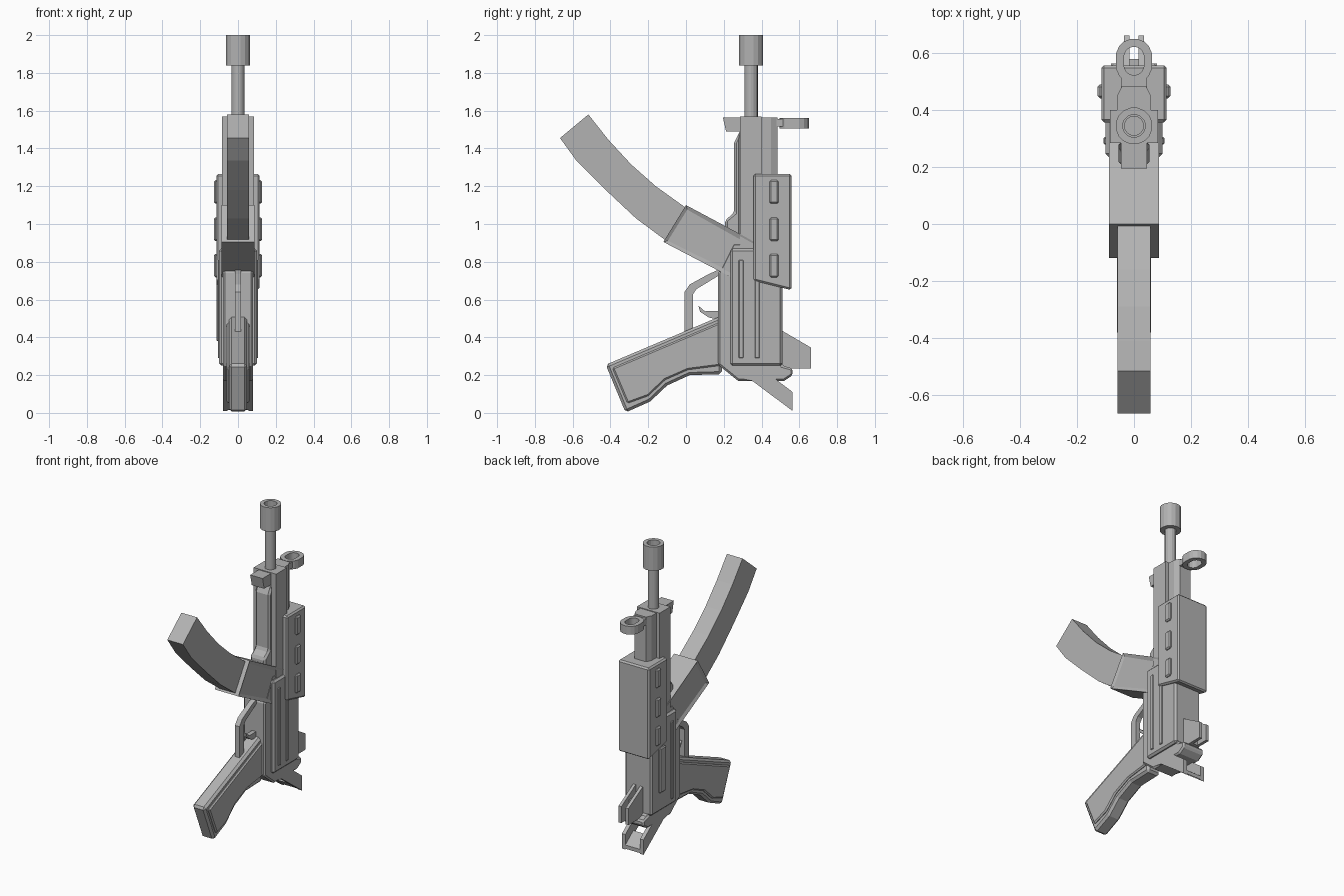
import bpy, bmesh, math

cube = bpy.data.objects.get("Cube")
if cube:
    bpy.data.objects.remove(cube, do_unlink=True)

grey = bpy.data.materials.new("plain_grey")
grey.use_nodes = True
grey.diffuse_color = (0.45, 0.45, 0.45, 1)
grey.node_tree.nodes["Principled BSDF"].inputs["Base Color"].default_value = (0.45, 0.45, 0.45, 1)


def finish(name, bm, bevel=0):
    bmesh.ops.recalc_face_normals(bm, faces=bm.faces)
    mesh = bpy.data.meshes.new(name)
    bm.to_mesh(mesh)
    bm.free()
    mesh.materials.append(grey)
    ob = bpy.data.objects.new(name, mesh)
    bpy.context.collection.objects.link(ob)
    if bevel:
        mod = ob.modifiers.new("chamfer", "BEVEL")
        mod.width = bevel
        mod.segments = 1
        mod.limit_method = "ANGLE"
        mod.angle_limit = math.radians(50)
    return ob


def prism(name, pts, lo, hi, axis="x", bevel=0, inset=None):
    """Extrude a profile: (y, z) points along x, or (x, y) points along z."""
    bm = bmesh.new()
    place = (lambda p, d: (d, p[0], p[1])) if axis == "x" else (lambda p, d: (p[0], p[1], d))
    a = [bm.verts.new(place(p, lo)) for p in pts]
    b = [bm.verts.new(place(p, hi)) for p in pts]
    caps = [bm.faces.new(a), bm.faces.new(b)]
    for i in range(len(pts)):
        j = (i + 1) % len(pts)
        bm.faces.new((a[i], a[j], b[j], b[i]))
    bmesh.ops.recalc_face_normals(bm, faces=bm.faces)
    if inset:
        bmesh.ops.inset_individual(bm, faces=caps, thickness=inset[0], depth=inset[1])
    return finish(name, bm, bevel)


def box(name, x, y, z, bevel=0):
    pts = [(y[0], z[0]), (y[1], z[0]), (y[1], z[1]), (y[0], z[1])]
    return prism(name, pts, x[0], x[1], bevel=bevel)


def ring(name, cy, z0, z1, outer, inner, n=16, stretch=0):
    """Upright tube with a round or stadium-shaped outline."""
    bm = bmesh.new()

    def loop(r, z):
        out = []
        for i in range(n):
            t = 2 * math.pi * (i + 0.5) / n
            y = cy + r * math.sin(t) + math.copysign(stretch, math.sin(t))
            out.append(bm.verts.new((r * math.cos(t), y, z)))
        return out

    loops = [loop(outer, z0), loop(outer, z1), loop(inner, z1), loop(inner, z0)]
    for k in range(4):
        p, q = loops[k], loops[(k + 1) % 4]
        for i in range(n):
            j = (i + 1) % n
            bm.faces.new((p[i], p[j], q[j], q[i]))
    return finish(name, bm)


# Barrel and muzzle
BARREL_Y = 0.345
ring("muzzle", BARREL_Y, 1.84, 2.0, 0.065, 0.04)
bm = bmesh.new()
bmesh.ops.create_cone(bm, cap_ends=True, segments=16, radius1=0.035, radius2=0.035, depth=0.38)
bmesh.ops.translate(bm, verts=bm.verts, vec=(0, BARREL_Y, 1.69))
finish("barrel", bm)
ring("muzzle_base", BARREL_Y, 1.84, 1.86, 0.06, 0.03)

# Upper receiver, gas tube and front fittings
box("upper_receiver", (-0.084, 0.084), (0.285, 0.4), (0.6, 1.57))
prism("top_rail", [(-0.06, 0.39), (0.06, 0.39), (0.06, 0.45), (0.042, 0.485),
                   (-0.042, 0.485), (-0.06, 0.45)], 0.7, 1.565, axis="z")
prism("front_cover", [(0.29, 1.5), (0.255, 1.43), (0.255, 1.06), (0.207, 1.02),
                      (0.207, 0.85), (0.29, 0.85)], -0.055, 0.055, bevel=0.012)
prism("front_lug", [(0.195, 1.565), (0.29, 1.565), (0.29, 1.49), (0.212, 1.49)], -0.046, 0.046)

# Front sight
box("front_sight_neck", (-0.045, 0.045), (0.39, 0.515), (1.515, 1.555))
ring("front_sight_ring", 0.573, 1.505, 1.56, 0.064, 0.035, stretch=0.015)

# Handguard with raised vents on both sides
prism("handguard", [(0.357, 1.265), (0.558, 1.265), (0.558, 0.65), (0.357, 0.7)],
      -0.115, 0.115, bevel=0.01)
for i, z in enumerate((0.78, 0.972, 1.17)):
    box(f"vent_{i + 1}", (-0.128, 0.128), (0.442, 0.49), (z - 0.062, z + 0.062), bevel=0.008)

# Lower receiver and its side panels
prism("lower_receiver", [(0.17, 0.74), (0.17, 0.255), (0.275, 0.17), (0.52, 0.17), (0.565, 0.2),
                         (0.565, 0.235), (0.51, 0.25), (0.51, 0.9), (0.25, 0.9)],
      -0.08, 0.08, bevel=0.01)
prism("receiver_panel", [(0.235, 0.25), (0.51, 0.25), (0.51, 0.7), (0.4, 0.87), (0.235, 0.87)],
      -0.1, 0.1, bevel=0.012)
for side, s in (("left", 1), ("right", -1)):
    for i, (y, top) in enumerate(((0.292, 0.81), (0.377, 0.76))):
        if s < 0 and i:
            continue
        box(f"{side}_rib_{i + 1}", sorted((s * 0.09, s * 0.107)), (y - 0.013, y + 0.013),
            (0.29, top), bevel=0.004)
box("selector_plate", (-0.115, -0.09), (0.37, 0.435), (0.38, 0.68), bevel=0.006)

# Magazine well and curved magazine
prism("magazine_well", [(0.0, 1.1), (0.29, 0.945), (0.37, 0.9), (0.37, 0.71), (0.235, 0.72),
                        (-0.12, 0.905)], -0.088, 0.088, inset=(0.025, -0.01))
prism("magazine", [(-0.667, 1.455), (-0.58, 1.335), (-0.425, 1.18), (-0.265, 1.03), (-0.11, 0.915),
                   (0.05, 0.86), (0.1, 1.02), (0.0, 1.085), (-0.16, 1.2), (-0.29, 1.315),
                   (-0.41, 1.445), (-0.517, 1.58)], -0.058, 0.058)

# Pistol grip with raised side panels
prism("grip", [(-0.425, 0.255), (0.19, 0.515), (0.19, 0.205), (0.02, 0.2), (-0.1, 0.145),
               (-0.19, 0.06), (-0.32, 0.002)], -0.048, 0.048, bevel=0.014)
prism("grip_panel", [(-0.39, 0.238), (0.18, 0.48), (0.18, 0.25), (0.01, 0.228), (-0.11, 0.175),
                     (-0.2, 0.09), (-0.31, 0.05)], -0.06, 0.06, bevel=0.008)

# Trigger and guard
prism("trigger_guard", [(0.2, 0.77), (0.12, 0.735), (0.02, 0.68), (-0.008, 0.64), (-0.008, 0.42),
                        (0.038, 0.42), (0.038, 0.63), (0.055, 0.655), (0.17, 0.725), (0.2, 0.73)],
      -0.017, 0.017)
prism("trigger", [(0.065, 0.568), (0.1, 0.538), (0.19, 0.54), (0.19, 0.49), (0.12, 0.505),
                  (0.075, 0.535)], -0.015, 0.015)

# Rear sight: two wings on a low base
wing = [(0.5, 0.44), (0.663, 0.345), (0.663, 0.235), (0.5, 0.235)]
for side, s in (("left", 1), ("right", -1)):
    prism(f"{side}_sight_wing", wing, *sorted((s * 0.016, s * 0.036)))
box("rear_sight_base", (-0.035, 0.035), (0.5, 0.58), (0.235, 0.36))

# Stock bracket: two arms joined by an end plate
arm = [(0.275, 0.185), (0.42, 0.22), (0.565, 0.11), (0.565, 0.01), (0.35, 0.17)]
for side, s in (("left", 1), ("right", -1)):
    prism(f"{side}_bracket_arm", arm, *sorted((s * 0.055, s * 0.08)))
prism("bracket_end", [(0.47, 0.085), (0.565, 0.015), (0.565, 0.04), (0.48, 0.105)], -0.06, 0.06)
